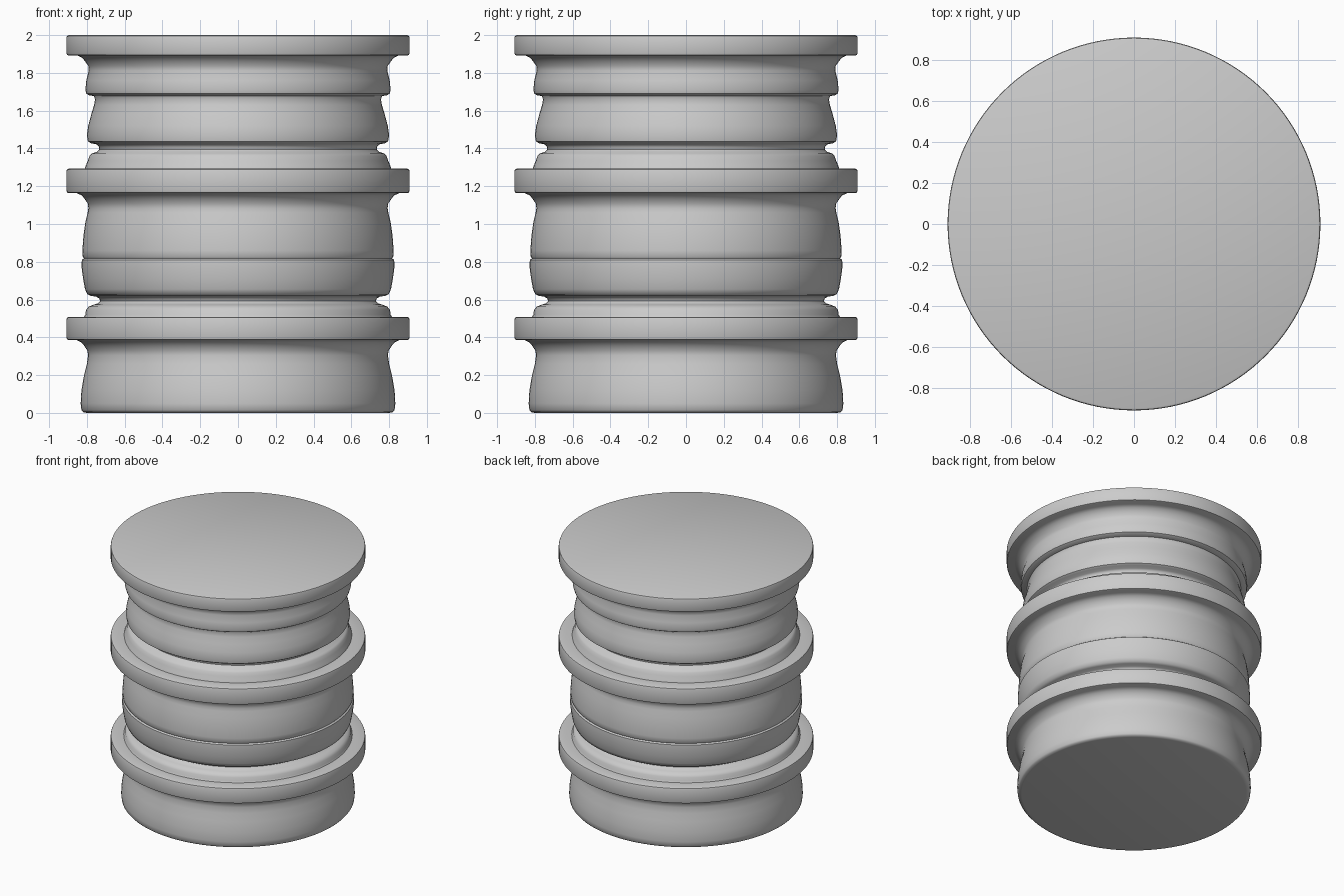
import bpy, bmesh
from math import sin, cos, pi

SEGMENTS = 128
RIM = 0.908


def flange(z0, z1):
    """Projecting flat rim with softened edges, as (radius, height) points."""
    b = 0.012
    return [(RIM - b, z0), (RIM - 0.003, z0 + 0.004), (RIM, z0 + b),
            (RIM, z1 - b), (RIM - 0.003, z1 - 0.004), (RIM - b, z1)]


def cove(r, z):
    """Concave flare that meets the underside of a flange at height z."""
    return [(r, z - 0.08), (r + 0.003, z - 0.055), (r + 0.02, z - 0.03),
            (r + 0.035, z - 0.012), (r + 0.06, z)]


# Outline from the base to the lid
profile = []
# base drum
profile += [(0.80, 0.0), (0.82, 0.004), (0.829, 0.015), (0.833, 0.05),
            (0.829, 0.12), (0.815, 0.20), (0.80, 0.26)]
profile += cove(0.794, 0.385) + flange(0.385, 0.508)
# lower collar and neck
profile += [(0.815, 0.508), (0.808, 0.52), (0.805, 0.545), (0.79, 0.563),
            (0.765, 0.573), (0.74, 0.58), (0.73, 0.592), (0.735, 0.606),
            (0.75, 0.615), (0.78, 0.62)]
# lower band, groove and middle drum
profile += [(0.798, 0.628), (0.81, 0.655), (0.82, 0.71), (0.828, 0.77),
            (0.827, 0.81), (0.816, 0.818), (0.822, 0.827), (0.824, 0.86),
            (0.818, 0.94), (0.808, 1.01), (0.796, 1.06)]
profile += cove(0.792, 1.163) + flange(1.163, 1.293)
# upper collar and neck
profile += [(0.812, 1.293), (0.806, 1.31), (0.795, 1.335), (0.787, 1.36),
            (0.775, 1.373), (0.745, 1.383), (0.735, 1.395), (0.737, 1.41),
            (0.75, 1.422), (0.78, 1.428)]
# upper band and top drum
profile += [(0.795, 1.438), (0.80, 1.47), (0.793, 1.52), (0.777, 1.58),
            (0.762, 1.63), (0.757, 1.66), (0.763, 1.677), (0.79, 1.682),
            (0.803, 1.69), (0.808, 1.71), (0.803, 1.76)]
profile += cove(0.79, 1.892) + flange(1.892, 2.0)

# Spin the outline into one closed body
bm = bmesh.new()
rings = [[bm.verts.new((r * cos(2 * pi * i / SEGMENTS), r * sin(2 * pi * i / SEGMENTS), z))
          for i in range(SEGMENTS)] for r, z in profile]
for low, high in zip(rings, rings[1:]):
    for i in range(SEGMENTS):
        j = (i + 1) % SEGMENTS
        bm.faces.new((low[i], low[j], high[j], high[i]))
bm.faces.new(rings[0][::-1])
bm.faces.new(rings[-1])
mesh = bpy.data.meshes.new("ribbed_barrel")
bm.to_mesh(mesh)
bm.free()

barrel = bpy.data.objects.new("ribbed_barrel", mesh)
bpy.context.collection.objects.link(barrel)
bpy.context.view_layer.objects.active = barrel
barrel.select_set(True)
bpy.ops.object.shade_smooth_by_angle(angle=0.75)
